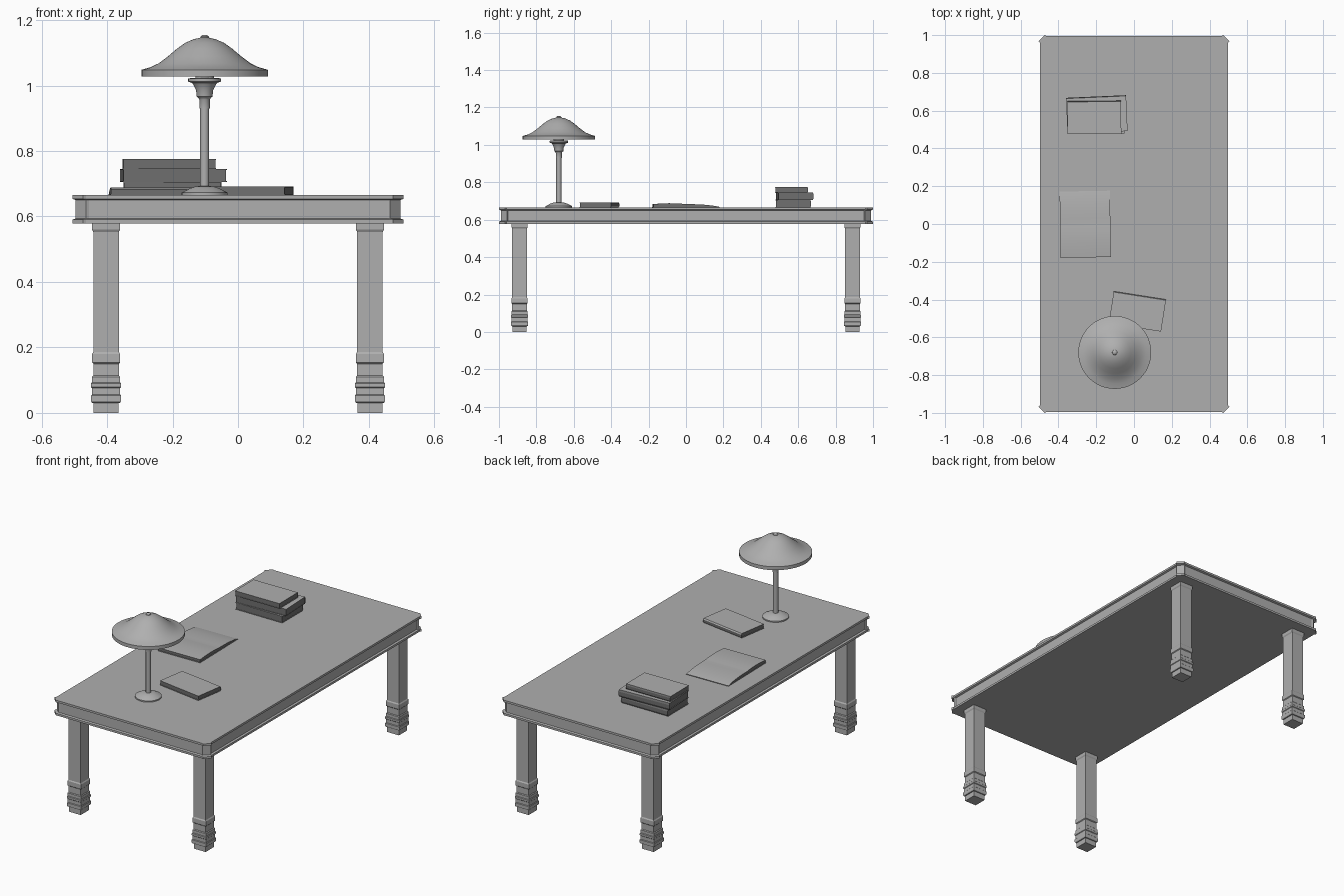
import bpy, bmesh
from math import sin, cos, pi, radians

if "Cube" in bpy.data.objects:
    bpy.data.objects.remove(bpy.data.objects["Cube"])


def material(name, v):
    m = bpy.data.materials.new(name)
    m.diffuse_color = (v, v, v, 1)
    m.use_nodes = True
    m.node_tree.nodes["Principled BSDF"].inputs["Base Color"].default_value = m.diffuse_color
    return m


GREY = material("mid_grey", 0.43)
DARK = material("dark_grey", 0.16)


def finish(name, bm, loc=(0, 0, 0), rot=0, smooth=False, dark_sides=False):
    bmesh.ops.recalc_face_normals(bm, faces=bm.faces)
    if dark_sides:
        for f in bm.faces:
            f.material_index = int(abs(f.normal.z) < 0.5)
    me = bpy.data.meshes.new(name)
    bm.to_mesh(me)
    bm.free()
    me.materials.append(GREY)
    if dark_sides:
        me.materials.append(DARK)
    ob = bpy.data.objects.new(name, me)
    bpy.context.collection.objects.link(ob)
    ob.location = loc
    ob.rotation_euler.z = radians(rot)
    if smooth:
        bpy.ops.object.select_all(action='DESELECT')
        ob.select_set(True)
        bpy.context.view_layer.objects.active = ob
        bpy.ops.object.shade_smooth_by_angle(angle=radians(35))
    return ob


def loft(name, rings, loc=(0, 0, 0), caps=(True, True), smooth=False):
    """Skin a list of equal-length point rings."""
    bm = bmesh.new()
    vs = [[bm.verts.new(p) for p in r] for r in rings]
    n = len(rings[0])
    for a, b in zip(vs, vs[1:]):
        for i in range(n):
            j = (i + 1) % n
            bm.faces.new((a[i], a[j], b[j], b[i]))
    if caps[0]:
        bm.faces.new(vs[0])
    if caps[1]:
        bm.faces.new(vs[-1])
    return finish(name, bm, loc, 0, smooth)


def lathe(name, profile, loc, n=40, caps=(True, True)):
    rings = [[(r * cos(2 * pi * i / n), r * sin(2 * pi * i / n), z) for i in range(n)]
             for r, z in profile]
    return loft(name, rings, loc, caps, True)


def extrude_x(name, section, length, loc, rot=0, smooth=False):
    """Extrude a closed y-z section along x, centred."""
    bm = bmesh.new()
    f = bm.faces.new([bm.verts.new((-length / 2, y, z)) for y, z in section])
    ext = bmesh.ops.extrude_face_region(bm, geom=[f])
    verts = [v for v in ext['geom'] if isinstance(v, bmesh.types.BMVert)]
    bmesh.ops.translate(bm, verts=verts, vec=(length, 0, 0))
    if not any(len(g.verts) == len(section) and g.calc_center_median().x < -length * 0.49
               for g in bm.faces):
        bm.faces.new([v for v in bm.verts if v not in verts])
    return finish(name, bm, loc, rot, smooth, True)


# Table top: moulded edge, flared and clipped corners
quarter = [(0.498, 0.960), (0.506, 0.968), (0.474, 1.0), (0.464, 0.996)]
outline = (quarter + [(-x, y) for x, y in reversed(quarter)]
           + [(-x, -y) for x, y in quarter] + [(x, -y) for x, y in reversed(quarter)])
edge = [(0.578, 0), (0.590, 0), (0.594, 0.010), (0.650, 0.010), (0.654, 0), (0.666, 0)]
loft("table_top", [[(x * (1 - d / 0.5), y * (1 - d), z) for x, y in outline] for z, d in edge])

# Square legs with stepped feet
leg = [(0.038, 0), (0.038, 0.030), (0.043, 0.031), (0.046, 0.036), (0.046, 0.053),
       (0.043, 0.056), (0.043, 0.076), (0.046, 0.079), (0.046, 0.090), (0.043, 0.093),
       (0.043, 0.110), (0.039, 0.114), (0.039, 0.150), (0.043, 0.154), (0.043, 0.180),
       (0.039, 0.186), (0.039, 0.553), (0.043, 0.560), (0.043, 0.580)]
for sx, side in ((-1, "left"), (1, "right")):
    for sy, end in ((-1, "front"), (1, "back")):
        loft(f"{end}_{side}_leg",
             [[(-h, -h, z), (h, -h, z), (h, h, z), (-h, h, z)] for h, z in leg],
             (sx * 0.403, sy * 0.89, 0))

# Lamp
at = (-0.102, -0.68, 0)
lathe("lamp_base", [(0.070, 0.665), (0.070, 0.673), (0.062, 0.677), (0.045, 0.686),
                    (0.030, 0.691), (0.014, 0.693)], at)
lathe("lamp_stem", [(0.0138, 0.688), (0.0138, 0.932)], at, 24)
lathe("lamp_socket", [(0.013, 0.929), (0.016, 0.930), (0.016, 0.957), (0.019, 0.962),
                      (0.024, 0.966), (0.026, 0.985), (0.034, 1.002), (0.038, 1.008),
                      (0.050, 1.012), (0.050, 1.022), (0.028, 1.023), (0.028, 1.032)], at)
lathe("lamp_shade", [(0.193, 1.028), (0.193, 1.048), (0.165, 1.056), (0.140, 1.068),
                     (0.112, 1.089), (0.085, 1.112), (0.060, 1.130), (0.035, 1.141),
                     (0.014, 1.146)], at, 48, (False, True))
lathe("lamp_finial", [(0.014, 1.143), (0.013, 1.149), (0.009, 1.153), (0.003, 1.155)], at, 20)


# Closed books: wrap-around cover with spine at the back, plus a page block
def book(name, x, y, z, length, width, height, rot):
    w, t = width / 2, 0.003
    cover = [(-w, 0), (w - 0.004, 0), (w, height * 0.25), (w, height * 0.75),
             (w - 0.004, height), (-w, height), (-w, height - t), (w - 0.006, height - t),
             (w - 0.006, t), (-w, t)]
    extrude_x(name + "_cover", cover, length, (x, y, z), rot)
    pages = [(-w + 0.002, t), (w - 0.006, t), (w - 0.006, height - t), (-w + 0.002, height - t)]
    extrude_x(name + "_pages", pages, length - 0.004, (x, y, z), rot)


book("single_book", 0.018, -0.463, 0.666, 0.280, 0.172, 0.026, -8.9)
book("stack_bottom_book", -0.200, 0.574, 0.666, 0.300, 0.190, 0.039, 0)
book("stack_middle_book", -0.197, 0.580, 0.705, 0.318, 0.190, 0.040, 2.5)
book("stack_top_book", -0.210, 0.564, 0.745, 0.284, 0.175, 0.030, 0.5)

# Open book: thick page half in front, thin half sloping down behind
place = (-0.258, 0, 0.666)
extrude_x("open_book_cover", [(-0.180, 0), (0.178, 0), (0.178, 0.003), (-0.180, 0.003)],
          0.270, place, 1.0)
extrude_x("open_book_pages",
          [(-0.177, 0.003), (-0.177, 0.017), (-0.140, 0.020), (-0.090, 0.022), (-0.040, 0.021),
           (-0.010, 0.018), (0.005, 0.017), (0.030, 0.017), (0.070, 0.016), (0.110, 0.013),
           (0.150, 0.008), (0.174, 0.003)], 0.266, place, 1.0, True)
